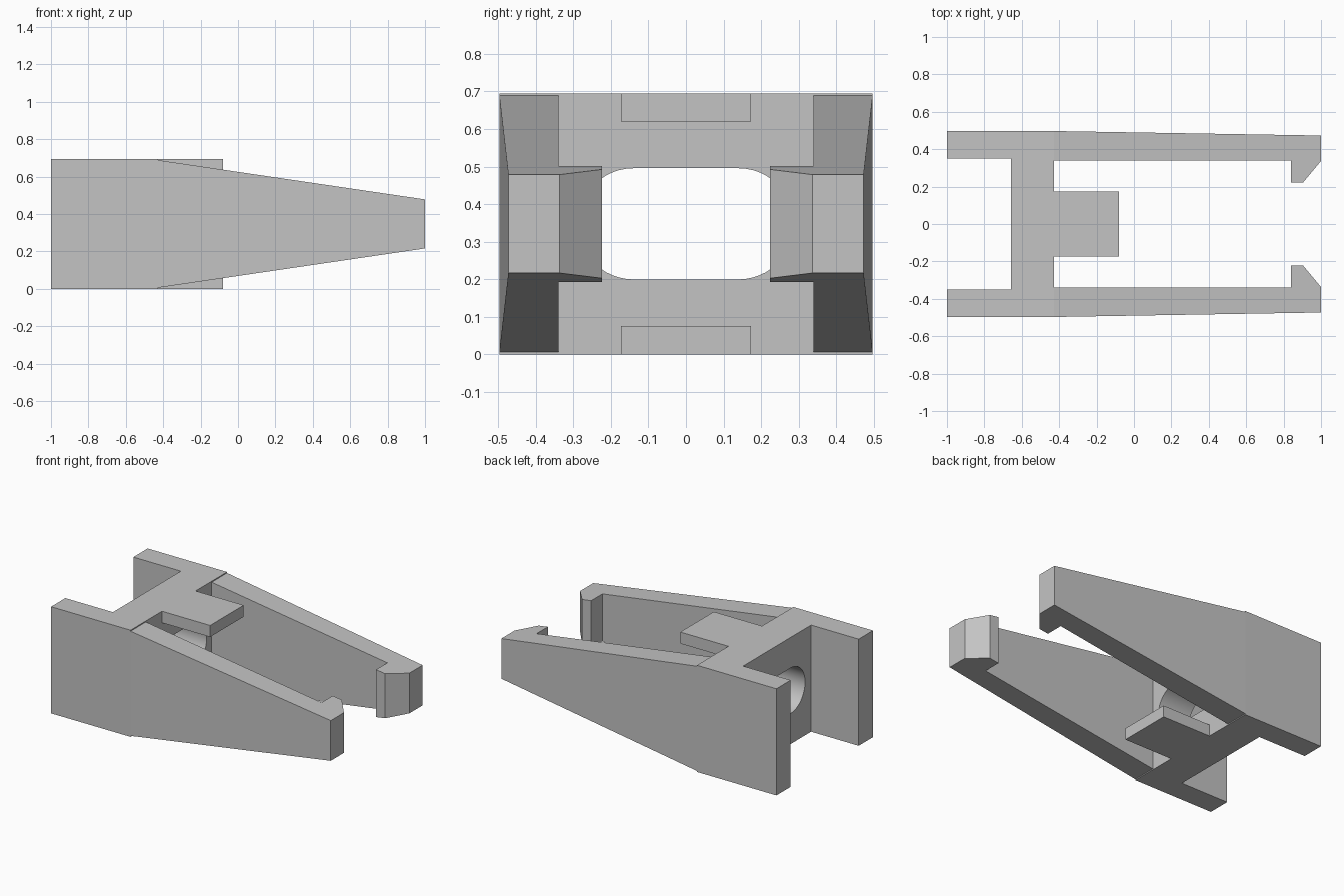
import bpy, bmesh, math
from mathutils import Vector

if "Cube" in bpy.data.objects:
    bpy.data.objects.remove(bpy.data.objects["Cube"], do_unlink=True)

HEIGHT = 0.695
MID = HEIGHT / 2

grey = bpy.data.materials.new("plain grey")
grey.use_nodes = True
colour = (0.55, 0.55, 0.55, 1)
grey.diffuse_color = colour
grey.node_tree.nodes["Principled BSDF"].inputs["Base Color"].default_value = colour


def prism(name, base, sweep, half_height=None):
    """Extrude a flat outline; optionally taper its height along x."""
    bm = bmesh.new()
    face = bm.faces.new([bm.verts.new(p) for p in base])
    moved = bmesh.ops.extrude_face_region(bm, geom=[face])["geom"]
    top = [v for v in moved if isinstance(v, bmesh.types.BMVert)]
    bmesh.ops.translate(bm, verts=top, vec=Vector(sweep))
    if half_height:
        for v in bm.verts:
            side = 1 if v in top else -1
            v.co.z = MID + side * half_height(v.co.x)
    bmesh.ops.recalc_face_normals(bm, faces=bm.faces)
    mesh = bpy.data.meshes.new(name)
    bm.to_mesh(mesh)
    bm.free()
    mesh.materials.append(grey)
    obj = bpy.data.objects.new(name, mesh)
    bpy.context.collection.objects.link(obj)
    return obj


# H-shaped frame: two rear cheeks joined by a cross wall
REAR, WALL_BACK, WALL_FRONT = -1, -0.657, -0.427
half = [(REAR, 0.35), (REAR, 0.497), (WALL_FRONT, 0.497), (WALL_FRONT, -0.497),
        (REAR, -0.497), (REAR, -0.35), (WALL_BACK, -0.35), (WALL_BACK, 0.35)]
frame = prism("frame", [(x, y, 0) for x, y in half], (0, 0, HEIGHT))

# Oblong opening through the cross wall
RADIUS, OFFSET, STEPS = 0.148, 0.14, 24
slot = []
for side in (1, -1):
    for i in range(STEPS + 1):
        a = math.pi * i / STEPS - side * math.pi / 2
        slot.append((-0.8, side * OFFSET + RADIUS * math.cos(a), MID + RADIUS * math.sin(a)))
cutter = prism("slot_cutter", slot, (0.5, 0, 0))
cutter.hide_render = True
cut = frame.modifiers.new("slot", "BOOLEAN")
cut.operation = "DIFFERENCE"
cut.solver = "EXACT"
cut.object = cutter
bpy.context.view_layer.objects.active = frame
frame.select_set(True)
bpy.ops.object.modifier_apply(modifier=cut.name)
bpy.data.objects.remove(cutter, do_unlink=True)
bpy.ops.object.shade_smooth_by_angle(angle=math.radians(30))

# Upper and lower tabs projecting from the wall
TAB = 0.075
for name, z in (("lower_tab", 0), ("upper_tab", HEIGHT - TAB)):
    outline = [(WALL_FRONT, -0.173, z), (-0.08, -0.173, z), (-0.08, 0.173, z), (WALL_FRONT, 0.173, z)]
    prism(name, outline, (0, 0, TAB))


# Tapering arms ending in chamfered inward hooks
def taper(x):
    t = (x - WALL_FRONT) / (1 - WALL_FRONT)
    return 0.341 + t * (0.131 - 0.341)


arm = [(WALL_FRONT, 0.497), (1, 0.473), (1, 0.337), (0.905, 0.223),
       (0.84, 0.223), (0.84, 0.339), (WALL_FRONT, 0.339)]
for name, side in (("left_arm", 1), ("right_arm", -1)):
    prism(name, [(x, side * y, 0) for x, y in arm], (0, 0, HEIGHT), taper)
